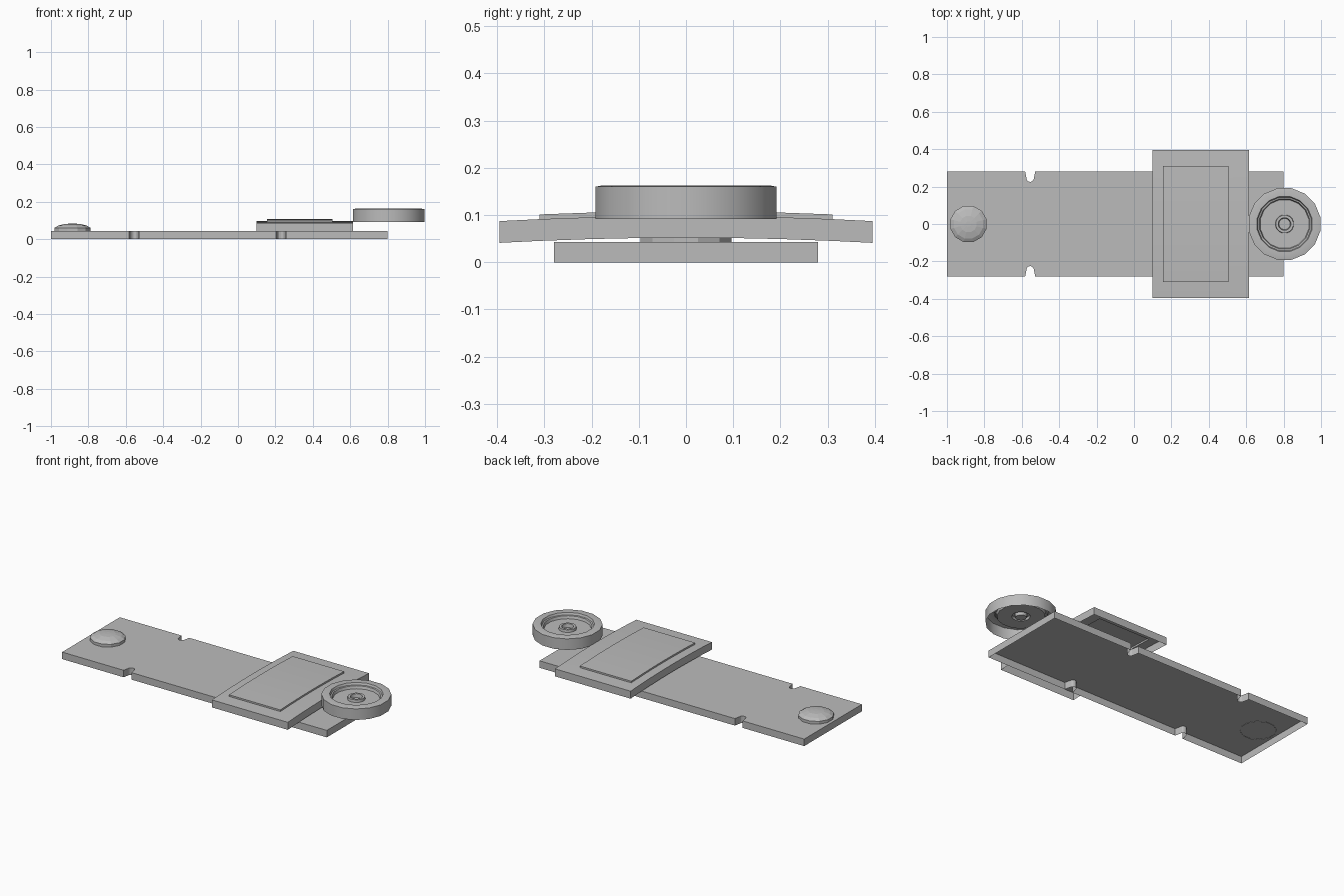
import bpy, bmesh, math

cube = bpy.data.objects.get("Cube")
if cube:
    bpy.data.objects.remove(cube, do_unlink=True)

grey = bpy.data.materials.new("mid grey")
grey.use_nodes = True
colour = (0.5, 0.5, 0.5, 1)
grey.diffuse_color = colour
grey.node_tree.nodes["Principled BSDF"].inputs["Base Color"].default_value = colour


def finish(name, bm, smooth=None):
    bmesh.ops.remove_doubles(bm, verts=bm.verts, dist=0.0002)
    bmesh.ops.recalc_face_normals(bm, faces=bm.faces)
    mesh = bpy.data.meshes.new(name)
    bm.to_mesh(mesh)
    bm.free()
    mesh.materials.append(grey)
    obj = bpy.data.objects.new(name, mesh)
    bpy.context.collection.objects.link(obj)
    if smooth:
        bpy.ops.object.select_all(action="DESELECT")
        obj.select_set(True)
        bpy.context.view_layer.objects.active = obj
        bpy.ops.object.shade_smooth_by_angle(angle=math.radians(smooth))
    return obj


def skirt(bm, faces, depth):
    """Drop walls from the outline of a group of faces."""
    chosen = set(faces)
    edges = [e for e in bm.edges if sum(f in chosen for f in e.link_faces) == 1]
    new = bmesh.ops.extrude_edge_only(bm, edges=edges)["geom"]
    verts = [v for v in new if isinstance(v, bmesh.types.BMVert)]
    bmesh.ops.translate(bm, verts=verts, vec=(0, 0, -depth))


def lathe(name, profile, x, sides, smooth=None):
    """Spin a radius/height profile around a vertical axis."""
    bm = bmesh.new()
    rings = []
    for r, z in profile:
        angles = [2 * math.pi * (i + 0.5) / sides for i in range(sides)]
        rings.append([bm.verts.new((x + r * math.cos(a), r * math.sin(a), z)) for a in angles])
    for a, b in zip(rings, rings[1:]):
        for i in range(sides):
            j = (i + 1) % sides
            bm.faces.new((a[i], a[j], b[j], b[i]))
    bm.faces.new(rings[-1])
    return finish(name, bm, smooth)


# Base plate: open underneath, with rounded notches on both long edges
half_width, base_top = 0.28, 0.043
edge = [(-1, half_width)]
for cx in (-0.555, 0.23):
    edge.append((cx - 0.027, half_width))
    for i in range(7):
        a = math.pi * i / 6
        edge.append((cx - 0.02 * math.cos(a), 0.245 - 0.02 * math.sin(a)))
    edge.append((cx + 0.027, half_width))
edge.append((0.8, half_width))
outline = edge + [(x, -y) for x, y in reversed(edge)]
bm = bmesh.new()
top = bm.faces.new([bm.verts.new((x, y, base_top)) for x, y in outline])
skirt(bm, [top], base_top)
finish("base_plate", bm)

# Saddle: gently arched cover with a raised panel, open underneath
xs = [0.1, 0.155, 0.505, 0.615]
half = [0.1, 0.2, 0.31, 0.395]
ys = [-y for y in reversed(half)] + [0] + half
bm = bmesh.new()
grid = [[bm.verts.new((x, y, 0.098 - 0.07 * y * y)) for y in ys] for x in xs]
faces, panel = [], []
for i in range(len(xs) - 1):
    for j in range(len(ys) - 1):
        f = bm.faces.new((grid[i][j], grid[i + 1][j], grid[i + 1][j + 1], grid[i][j + 1]))
        faces.append(f)
        if i == 1 and 0 < j < len(ys) - 2:
            panel.append(f)
skirt(bm, faces, 0.046)
split = bmesh.ops.split(bm, geom=panel)["geom"]
panel = [f for f in split if isinstance(f, bmesh.types.BMFace)]
raised = {v for f in panel for v in f.verts}
bmesh.ops.translate(bm, verts=list(raised), vec=(0, 0, 0.01))
skirt(bm, panel, 0.01)
finish("saddle_cover", bm, 20)

# Domed button near the far end
lathe("domed_button",
      [(0.1, 0.041), (0.1, 0.06), (0.08, 0.072), (0.045, 0.081), (0.015, 0.083)],
      -0.885, 12)

# Round dial: rim, sunken floor and raised hub, open underneath
lathe("round_dial",
      [(0.195, 0.092), (0.195, 0.16), (0.18, 0.163), (0.15, 0.163), (0.145, 0.15),
       (0.137, 0.148), (0.132, 0.132), (0.05, 0.132), (0.048, 0.147), (0.034, 0.147),
       (0.03, 0.125)],
      0.805, 16, 30)
